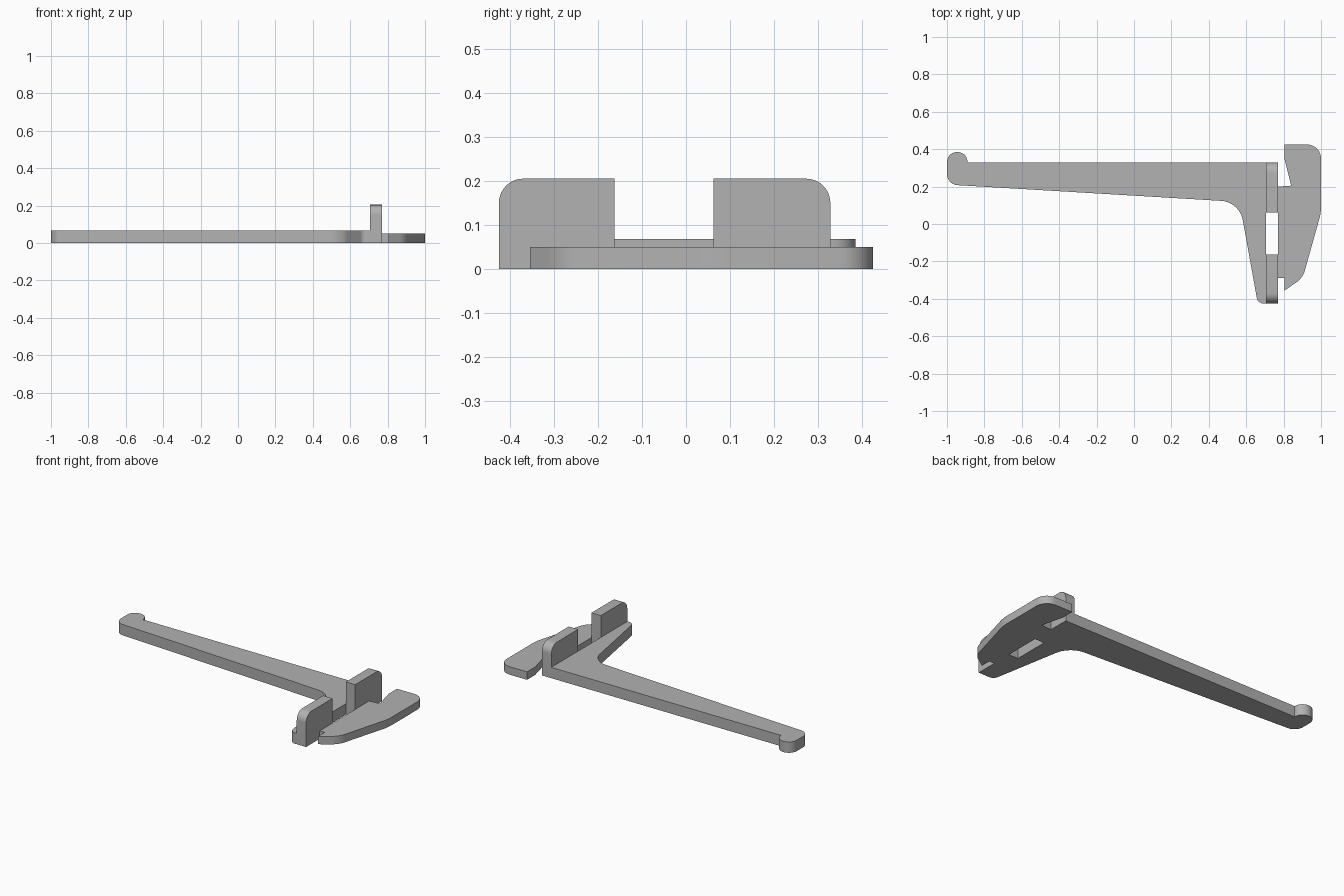
import bpy, bmesh, math
from mathutils import Vector

cube = bpy.data.objects.get("Cube")
if cube:
    bpy.data.objects.remove(cube, do_unlink=True)

grey = bpy.data.materials.new("mid grey")
grey.use_nodes = True
COLOUR = (0.445, 0.445, 0.445, 1)
grey.diffuse_color = COLOUR
grey.node_tree.nodes["Principled BSDF"].inputs["Base Color"].default_value = COLOUR


def rounded(corners, steps=10):
    """Outline from (u, v) or (u, v, radius) corners, radii turned into arcs."""
    out = []
    for i, corner in enumerate(corners):
        p = Vector(corner[:2])
        r = corner[2] if len(corner) > 2 else 0
        if not r:
            out.append(p)
            continue
        a = (Vector(corners[i - 1][:2]) - p).normalized()
        b = (Vector(corners[(i + 1) % len(corners)][:2]) - p).normalized()
        half = a.angle(b) / 2
        centre = p + (a + b).normalized() * (r / math.sin(half))
        start = p + a * (r / math.tan(half)) - centre
        end = p + b * (r / math.tan(half)) - centre
        sweep = start.angle_signed(end)
        for k in range(steps + 1):
            t = -sweep * k / steps
            c, s = math.cos(t), math.sin(t)
            out.append(centre + Vector((start.x * c - start.y * s,
                                        start.x * s + start.y * c)))
    return out


def slab(name, corners, low, high, axis="z"):
    """Extrude an outline along z (outline in xy) or along x (outline in yz)."""
    def place(p, h):
        return (p.x, p.y, h) if axis == "z" else (h, p.x, p.y)
    bm = bmesh.new()
    face = bm.faces.new([bm.verts.new(place(p, low)) for p in rounded(corners)])
    ext = bmesh.ops.extrude_face_region(bm, geom=[face], use_keep_orig=True)
    shift = (0, 0, high - low) if axis == "z" else (high - low, 0, 0)
    moved = [v for v in ext["geom"] if isinstance(v, bmesh.types.BMVert)]
    bmesh.ops.translate(bm, verts=moved, vec=shift)
    bmesh.ops.remove_doubles(bm, verts=bm.verts, dist=1e-5)
    bmesh.ops.recalc_face_normals(bm, faces=bm.faces)
    mesh = bpy.data.meshes.new(name)
    bm.to_mesh(mesh)
    bm.free()
    mesh.materials.append(grey)
    obj = bpy.data.objects.new(name, mesh)
    bpy.context.collection.objects.link(obj)
    bpy.ops.object.select_all(action="DESELECT")
    obj.select_set(True)
    bpy.context.view_layer.objects.active = obj
    bpy.ops.object.shade_smooth_by_angle(angle=math.radians(30))
    return obj


FIN_IN, FIN_OUT = 0.705, 0.77
FRONT, BACK = -0.425, 0.328

# Long arm with a knob at its tip and a bracket leg at the other end
slab("arm", [
    (FIN_IN, BACK), (-0.89, BACK), (-0.89, 0.385, 0.054), (-1, 0.385, 0.054),
    (-1, 0.211, 0.06), (0.564, 0.118, 0.125), (0.662, FRONT, 0.035),
    (FIN_IN, FRONT)], 0, 0.068)

# Two upright fins with rounded outer top corners
for name, outer, inner in (("front_fin", FRONT, -0.163), ("back_fin", BACK, 0.062)):
    slab(name, [(outer, 0), (inner, 0), (inner, 0.205), (outer, 0.205, 0.055)],
         FIN_IN, FIN_OUT, axis="x")

# Thin curved end plate with a tab against the fins and a slanted notch
slab("end_plate", [
    (FIN_OUT, 0.2), (0.84, 0.205), (0.805, 0.345), (0.805, 0.425),
    (1, 0.425, 0.075), (1, 0.06, 0.25), (0.902, -0.29, 0.12),
    (0.805, -0.355), (0.805, -0.29), (FIN_OUT, -0.29)], 0, 0.05)
